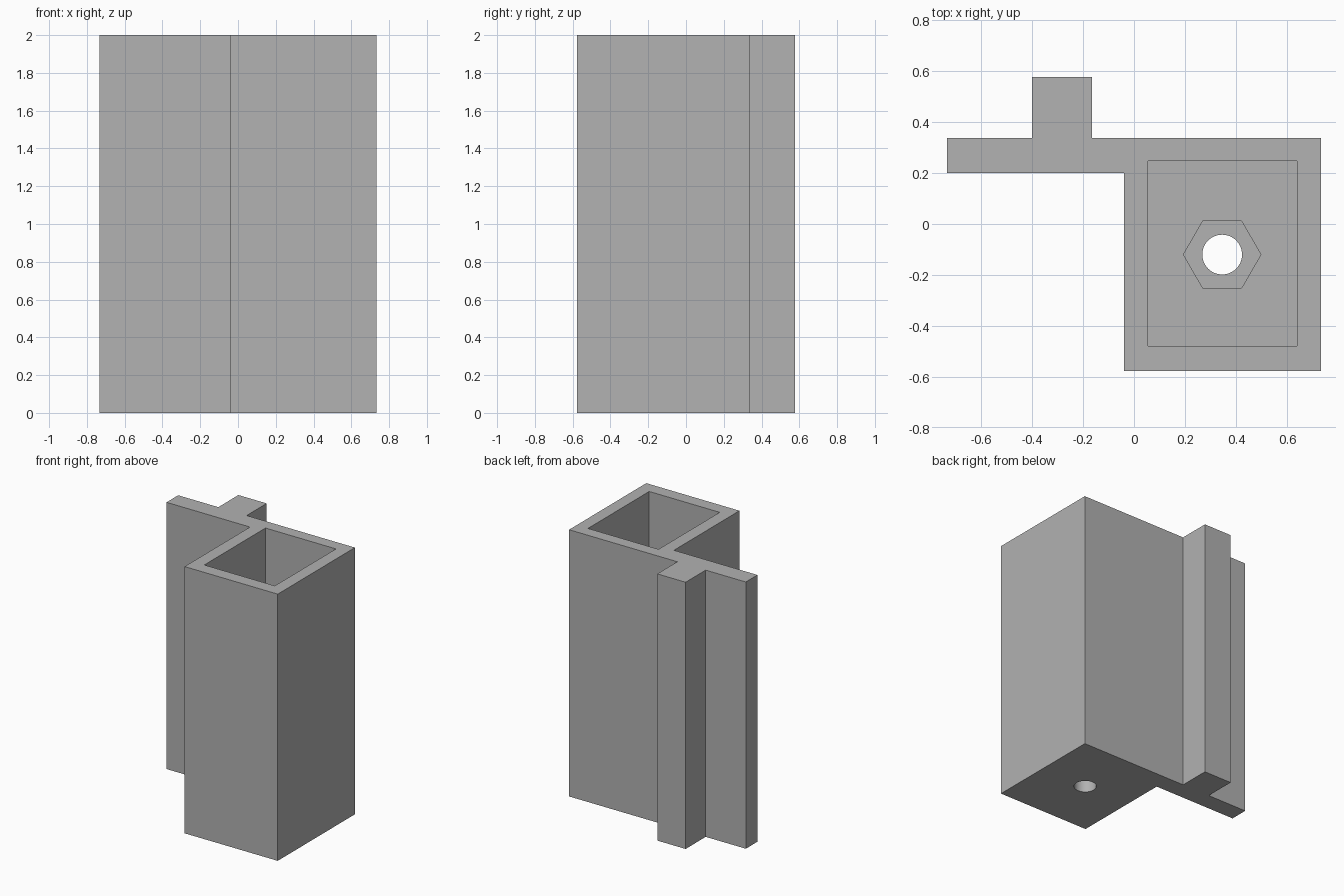
import bpy
import bmesh
from math import cos, sin, tau

cube = bpy.data.objects.get("Cube")
if cube:
    bpy.data.objects.remove(cube, do_unlink=True)

HEIGHT = 2.0
FLOOR = 0.2
NUT_SEAT = 0.1
CENTRE = (0.346, -0.12)

grey = bpy.data.materials.new("plain grey")
grey.use_nodes = True
colour = (0.445, 0.445, 0.445, 1)
grey.diffuse_color = colour
grey.node_tree.nodes["Principled BSDF"].inputs["Base Color"].default_value = colour


def prism(name, outline, bottom, top):
    """Extrude a flat counter-clockwise outline upward."""
    bm = bmesh.new()
    face = bm.faces.new([bm.verts.new((x, y, bottom)) for x, y in outline])
    result = bmesh.ops.extrude_face_region(bm, geom=[face])
    verts = [v for v in result["geom"] if isinstance(v, bmesh.types.BMVert)]
    bmesh.ops.translate(bm, verts=verts, vec=(0, 0, top - bottom))
    bmesh.ops.recalc_face_normals(bm, faces=bm.faces)
    mesh = bpy.data.meshes.new(name)
    bm.to_mesh(mesh)
    bm.free()
    mesh.materials.append(grey)
    obj = bpy.data.objects.new(name, mesh)
    bpy.context.collection.objects.link(obj)
    return obj


def ring(radius, sides):
    return [(CENTRE[0] + radius * cos(tau * i / sides),
             CENTRE[1] + radius * sin(tau * i / sides)) for i in range(sides)]


def rectangle(x0, x1, y0, y1):
    return [(x0, y0), (x1, y0), (x1, y1), (x0, y1)]


# Box section with side flange and rear rib as one outline
body = prism("box_with_flange", [
    (-0.04, -0.576), (0.733, -0.576), (0.733, 0.338), (-0.165, 0.338),
    (-0.165, 0.576), (-0.4, 0.576), (-0.4, 0.338), (-0.733, 0.338),
    (-0.733, 0.2), (-0.04, 0.2)], 0, HEIGHT)

# Open pocket, hexagonal nut seat and bolt hole
cutters = [
    prism("pocket_cutter", rectangle(0.055, 0.64, -0.478, 0.247), FLOOR, HEIGHT + 0.1),
    prism("nut_seat_cutter", ring(0.152, 6), FLOOR - NUT_SEAT, FLOOR + 0.1),
    prism("bolt_hole_cutter", ring(0.078, 48), -0.1, FLOOR + 0.1),
]
bpy.context.view_layer.objects.active = body
for cutter in cutters:
    cutter.hide_render = True
    cut = body.modifiers.new(cutter.name, 'BOOLEAN')
    cut.operation = 'DIFFERENCE'
    cut.solver = 'EXACT'
    cut.object = cutter
    bpy.ops.object.modifier_apply(modifier=cut.name)
    bpy.data.objects.remove(cutter, do_unlink=True)

# Smooth only the round bolt hole
bpy.ops.object.select_all(action='DESELECT')
body.select_set(True)
bpy.ops.object.shade_smooth_by_angle(angle=0.5)
